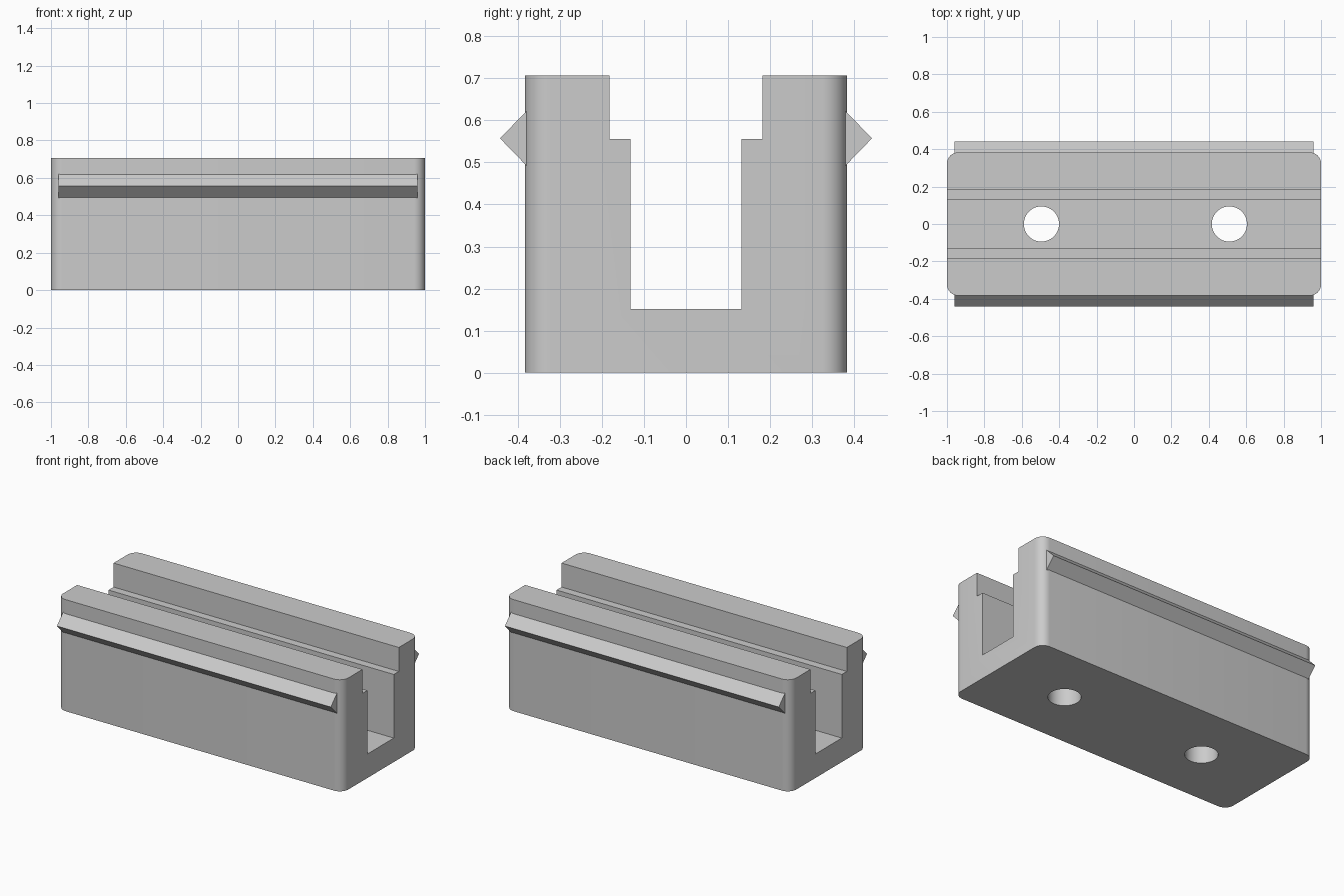
import bpy
import bmesh
import math
from mathutils import Matrix

cube = bpy.data.objects.get("Cube")
if cube:
    bpy.data.objects.remove(cube, do_unlink=True)

HEIGHT, HALF_WIDTH = 0.707, 0.383

grey = bpy.data.materials.new("light_grey")
grey.use_nodes = True
grey.diffuse_color = (0.6, 0.6, 0.6, 1)
grey.node_tree.nodes["Principled BSDF"].inputs["Base Color"].default_value = grey.diffuse_color


def make_object(name, bm):
    bmesh.ops.recalc_face_normals(bm, faces=bm.faces)
    mesh = bpy.data.meshes.new(name)
    bm.to_mesh(mesh)
    bm.free()
    mesh.materials.append(grey)
    obj = bpy.data.objects.new(name, mesh)
    bpy.context.collection.objects.link(obj)
    return obj


def extrude_along_x(name, profile, half_length):
    """Prism from a (y, z) profile."""
    bm = bmesh.new()
    face = bm.faces.new([bm.verts.new((-half_length, y, z)) for y, z in profile])
    ext = bmesh.ops.extrude_face_region(bm, geom=[face])["geom"]
    moved = [v for v in ext if isinstance(v, bmesh.types.BMVert)]
    bmesh.ops.translate(bm, verts=moved, vec=(2 * half_length, 0, 0))
    return make_object(name, bm)


def cut(target, cutter):
    mod = target.modifiers.new("cut", "BOOLEAN")
    mod.operation = "DIFFERENCE"
    mod.solver = "EXACT"
    mod.object = cutter
    cutter.hide_render = True
    bpy.ops.object.select_all(action="DESELECT")
    bpy.context.view_layer.objects.active = target
    target.select_set(True)
    bpy.ops.object.modifier_apply(modifier=mod.name)
    bpy.data.objects.remove(cutter, do_unlink=True)


# Block with rounded vertical corners
bm = bmesh.new()
bmesh.ops.create_cube(bm, size=1)
bmesh.ops.scale(bm, vec=(2, 2 * HALF_WIDTH, HEIGHT), verts=bm.verts)
bmesh.ops.translate(bm, vec=(0, 0, HEIGHT / 2), verts=bm.verts)
uprights = [e for e in bm.edges if abs(e.verts[0].co.z - e.verts[1].co.z) > 0.1]
bmesh.ops.bevel(bm, geom=uprights, offset=0.06, segments=8, profile=0.5, affect="EDGES")
block = make_object("channel_block", bm)

# Stepped channel along the length
half = [(0.132, 0.152), (0.132, 0.555), (0.182, 0.555), (0.182, 1)]
channel = half + [(-y, z) for y, z in reversed(half)]
cut(block, extrude_along_x("channel_cutter", channel, 1.2))

# Screw holes through the floor
for x in (-0.495, 0.51):
    bm = bmesh.new()
    bmesh.ops.create_cone(bm, cap_ends=True, segments=48, radius1=0.094, radius2=0.094,
                          depth=0.5, matrix=Matrix.Translation((x, 0, 0.1)))
    cut(block, make_object("hole_cutter", bm))

bpy.ops.object.shade_smooth_by_angle(angle=math.radians(30))

# Triangular snap ridges on both long sides
for side, name in ((-1, "front_ridge"), (1, "back_ridge")):
    tip, root = side * 0.442, side * 0.377
    extrude_along_x(name, [(root, 0.49), (tip, 0.557), (root, 0.624)], 0.96)
